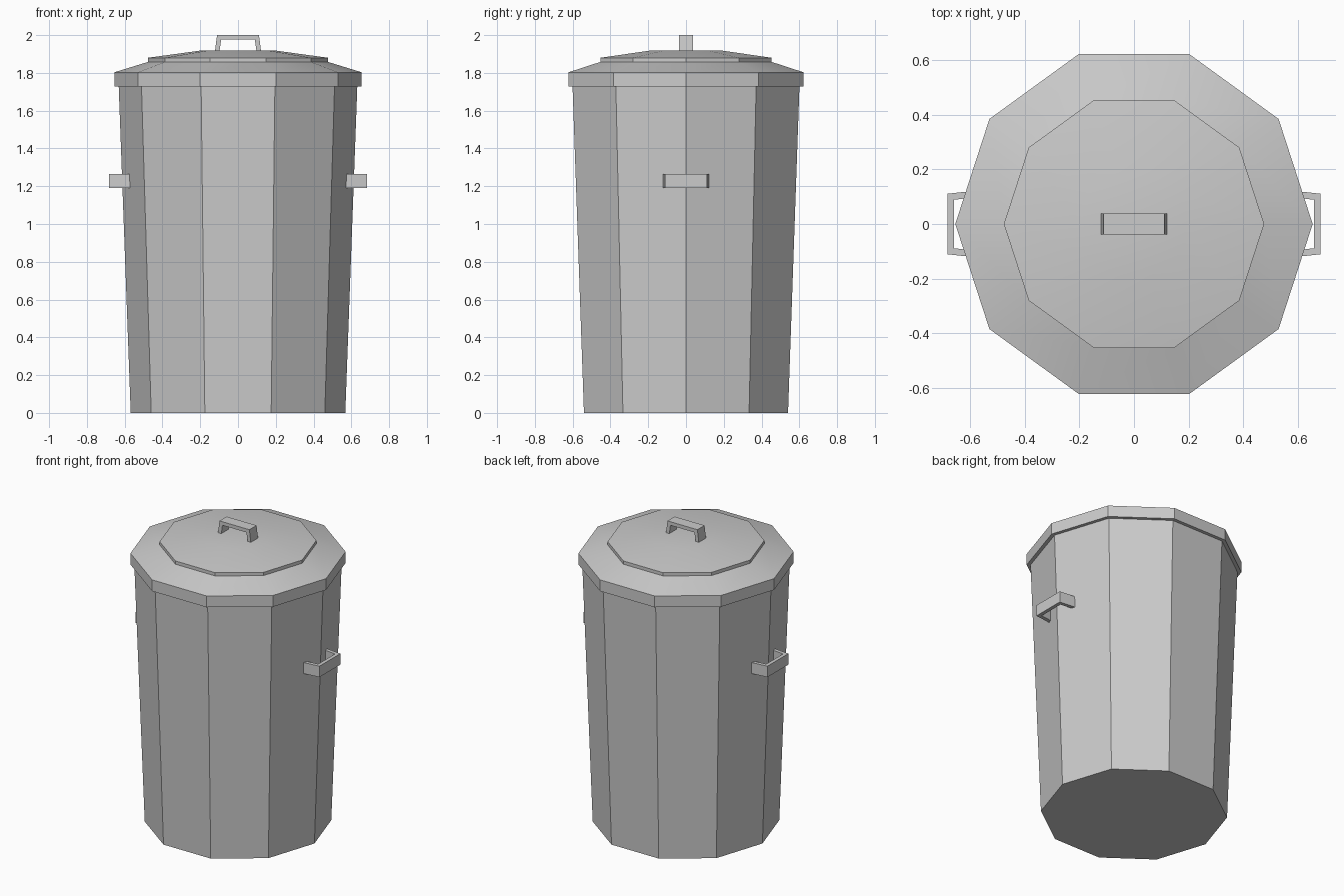
import bpy, bmesh, math

if "Cube" in bpy.data.objects:
    bpy.data.objects.remove(bpy.data.objects["Cube"])

SIDES = 10


def finish(name, bm, smooth=False):
    bmesh.ops.recalc_face_normals(bm, faces=bm.faces)
    mesh = bpy.data.meshes.new(name)
    bm.to_mesh(mesh)
    bm.free()
    ob = bpy.data.objects.new(name, mesh)
    bpy.context.collection.objects.link(ob)
    if smooth:
        bpy.ops.object.select_all(action='DESELECT')
        ob.select_set(True)
        bpy.context.view_layer.objects.active = ob
        bpy.ops.object.shade_smooth_by_angle(angle=math.radians(30))
    return ob


def lathe(name, profile, smooth=False):
    """Ten-sided turned solid from (radius, z) points, capped at both ends."""
    bm = bmesh.new()
    rings = []
    for r, z in profile:
        angles = [2 * math.pi * i / SIDES for i in range(SIDES)]
        rings.append([bm.verts.new((r * math.cos(a), r * math.sin(a), z)) for a in angles])
    for a, b in zip(rings, rings[1:]):
        for i in range(SIDES):
            j = (i + 1) % SIDES
            bm.faces.new((a[i], a[j], b[j], b[i]))
    bm.faces.new(rings[0])
    bm.faces.new(rings[-1])
    return finish(name, bm, smooth)


def handle(name, base, top, width, place):
    """U-shaped strap; place(across, out, side) maps it into the model."""
    t = 0.024
    half = [(0.123, base), (0.111, top), (0.089, top - t), (0.099, base)]
    outer = [(-half[0][0], base), (-half[1][0], top), half[1], half[0]]
    inner = [(-half[3][0], base), (-half[2][0], top - t), half[2], half[3]]
    bm = bmesh.new()
    rings = []
    for o, n in zip(outer, inner):
        corners = [(o, -1), (o, 1), (n, 1), (n, -1)]
        rings.append([bm.verts.new(place(p[0], p[1], s * width / 2)) for p, s in corners])
    for a, b in zip(rings, rings[1:]):
        for i in range(4):
            j = (i + 1) % 4
            bm.faces.new((a[i], a[j], b[j], b[i]))
    bm.faces.new(rings[0])
    bm.faces.new(rings[-1])
    return finish(name, bm)


# Tapered bin body
lathe("bin_body", [(0.568, 0), (0.632, 1.74)])

# Lid: rim, sloped shoulder, small step and shallow crown
lathe("lid", [(0.62, 1.727), (0.655, 1.727), (0.655, 1.803), (0.477, 1.858),
              (0.477, 1.88), (0.2, 1.918)], smooth=True)

# Handle on the lid
handle("lid_handle", 1.908, 2.0, 0.076, lambda u, v, w: (u, w, v))

# Handles on both sides of the body
for side, label in ((1, "right"), (-1, "left")):
    handle(label + "_handle", 0.572, 0.683, 0.074,
           lambda u, v, w, s=side: (s * v, u, 1.227 + w))
